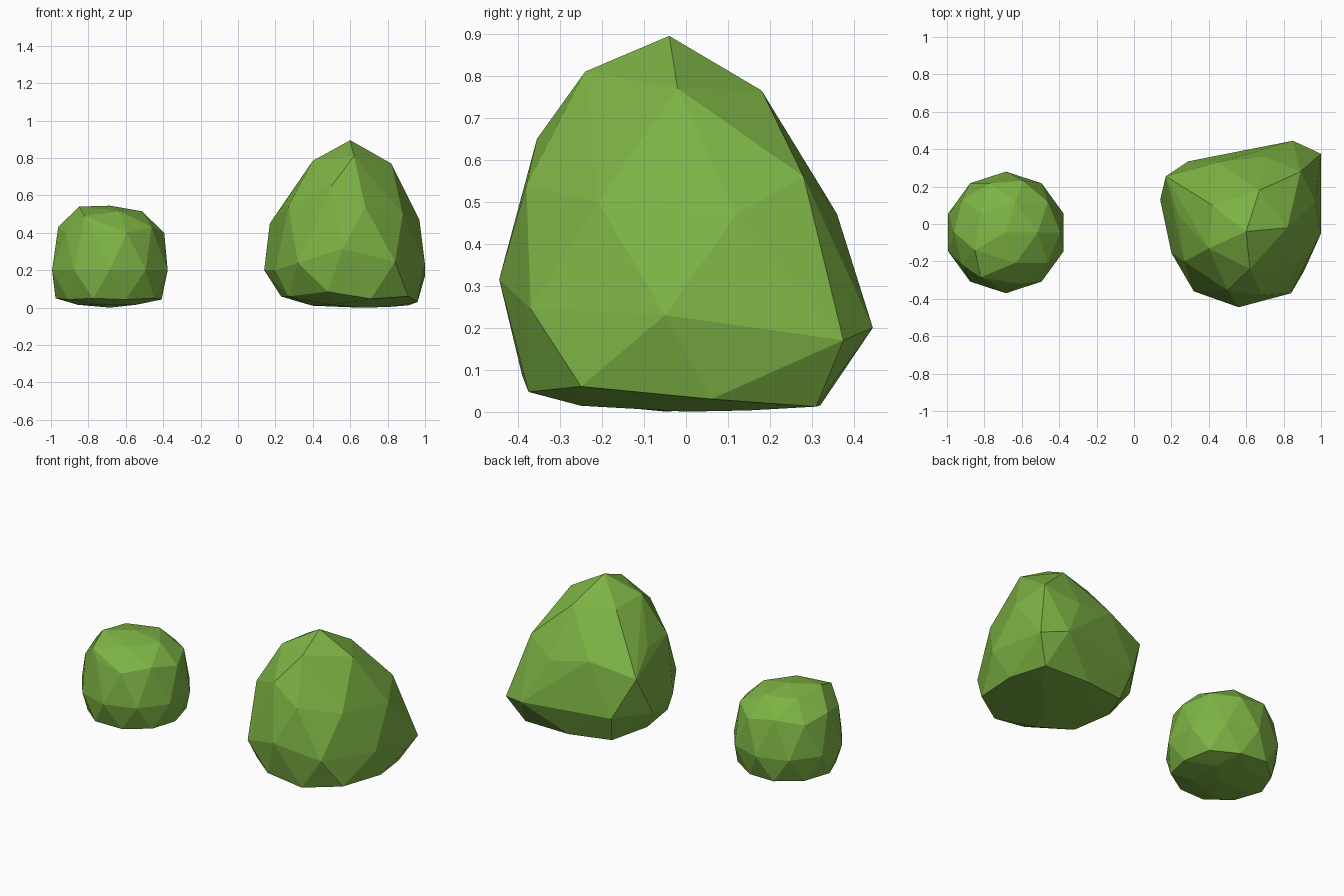
import bpy, bmesh

green = bpy.data.materials.new("leaf green")
green.diffuse_color = (0.205, 0.45, 0.058, 1)


def faceted(name, points):
    """Flat-shaded bush: the convex shell around its facet corners."""
    bm = bmesh.new()
    for p in points:
        bm.verts.new(p)
    res = bmesh.ops.convex_hull(bm, input=bm.verts[:])
    loose = [v for v in bm.verts if not v.link_faces]
    bmesh.ops.delete(bm, geom=loose, context='VERTS')
    bmesh.ops.recalc_face_normals(bm, faces=bm.faces[:])
    me = bpy.data.meshes.new(name)
    bm.to_mesh(me)
    bm.free()
    me.materials.append(green)
    ob = bpy.data.objects.new(name, me)
    bpy.context.collection.objects.link(ob)
    return ob


def profile(z, table):
    """Linear lookup of height from the unit-sphere height."""
    for (a, ha), (b, hb) in zip(table, table[1:]):
        if z <= b:
            return ha + (hb - ha) * (z - a) / (b - a)
    return table[-1][1]


# Large bush: rings of corners, from tip to base
large = [
    (0.60, -0.04, 0.895),
    (0.82, -0.02, 0.77), (0.67, 0.18, 0.765), (0.42, 0.10, 0.77),
    (0.40, -0.13, 0.785), (0.62, -0.24, 0.81),
    (0.97, 0.12, 0.47), (0.89, 0.28, 0.56), (0.70, 0.36, 0.47),
    (0.45, 0.33, 0.52), (0.17, 0.255, 0.45), (0.24, 0.04, 0.55),
    (0.27, -0.20, 0.54), (0.50, -0.355, 0.65), (0.68, -0.38, 0.54),
    (0.88, -0.21, 0.50),
    (1.0, -0.05, 0.23), (1.0, 0.375, 0.17), (0.85, 0.445, 0.20),
    (0.60, 0.385, 0.20), (0.29, 0.335, 0.20), (0.14, 0.13, 0.20),
    (0.20, -0.155, 0.20), (0.32, -0.36, 0.24), (0.56, -0.445, 0.315),
    (0.84, -0.37, 0.245),
    (0.96, 0.06, 0.03), (0.91, 0.31, 0.012), (0.60, 0.32, 0.015),
    (0.33, 0.27, 0.03), (0.23, 0.06, 0.06), (0.27, -0.20, 0.06),
    (0.48, -0.39, 0.085), (0.71, -0.375, 0.047), (0.91, -0.25, 0.06),
    (0.80, 0.15, 0.003), (0.40, 0.10, 0.01), (0.50, -0.25, 0.014),
    (0.65, 0.0, 0.0)]
faceted("large_bush", large)

# Small bush: faceted ball with flattened top and base
heights = [(-1, 0.0), (-0.85, 0.015), (-0.447, 0.05), (0, 0.2),
           (0.447, 0.40), (0.526, 0.43), (0.85, 0.515), (1, 0.545)]
ball = bmesh.new()
bmesh.ops.create_icosphere(ball, subdivisions=2, radius=1)
small = [(-0.685 + 0.325 * v.co.x, -0.045 + 0.325 * v.co.y,
          profile(v.co.z, heights)) for v in ball.verts]
ball.free()
# raised corner on the front left of the crown
small += [(-0.85, -0.14, 0.54), (-0.82, -0.285, 0.49)]
faceted("small_bush", small)
